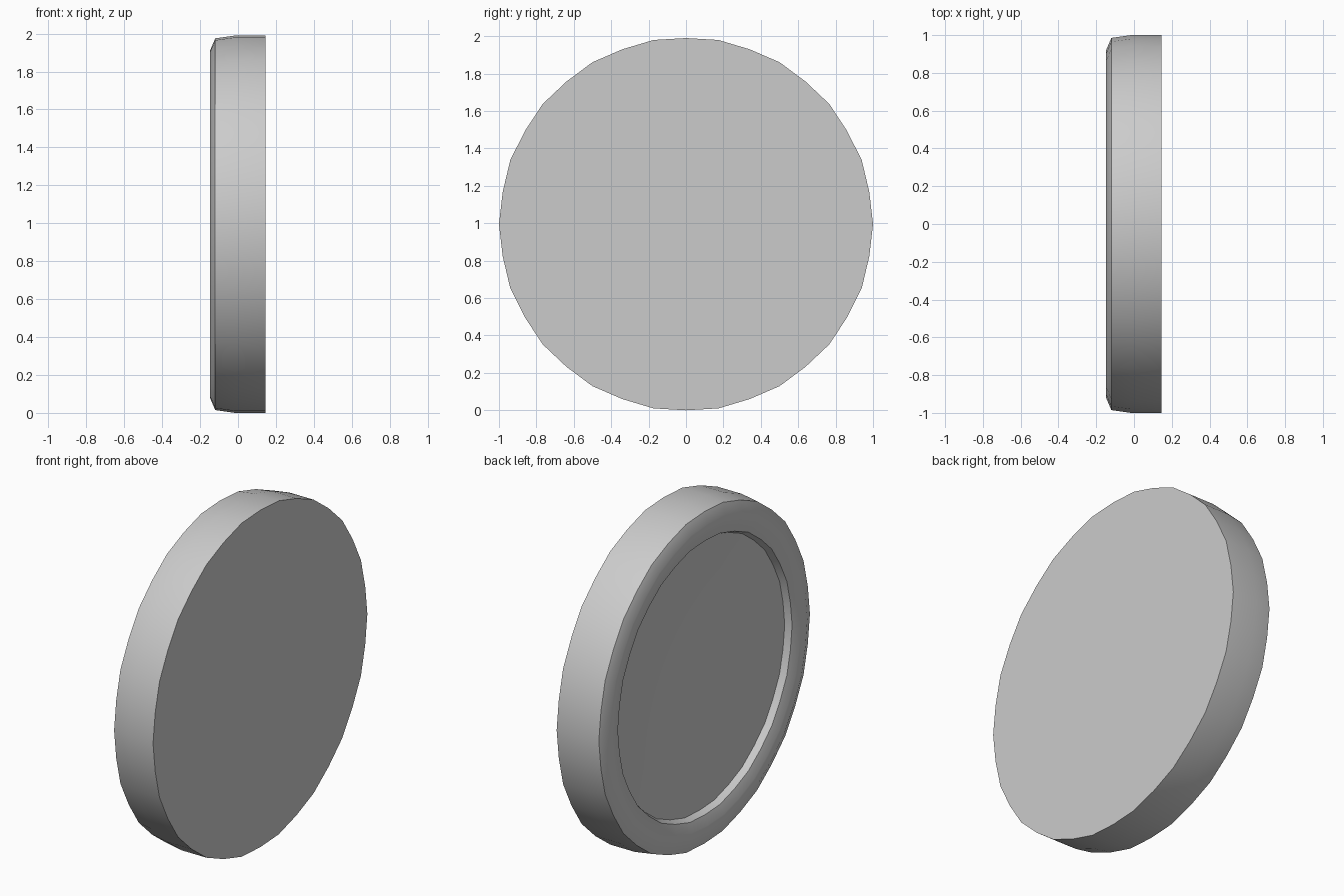
import bpy, bmesh
from math import sin, cos, radians, tau

if "Cube" in bpy.data.objects:
    bpy.data.objects.remove(bpy.data.objects["Cube"])

SIDES = 36
MID = 0.995          # every second corner lies slightly inside the circle

# Profile (x, radius): flat face, side, rounded rim, recess wall, dished floor
profile = [(0.145, 1.0), (-0.015, 1.0), (-0.12, 0.985), (-0.147, 0.922),
           (-0.143, 0.87), (-0.124, 0.813), (-0.087, 0.797), (-0.064, 0.6),
           (-0.047, 0.4), (-0.037, 0.2)]

# Lathe the profile around the x axis
bm = bmesh.new()


def ring(x, r):
    verts = []
    for i in range(SIDES):
        k = r * (MID if i % 2 else 1)
        a = tau * i / SIDES
        verts.append(bm.verts.new((x, k * cos(a), MID + k * sin(a))))
    return verts


rings = [ring(x, r) for x, r in profile]
for a, b in zip(rings, rings[1:]):
    for i in range(SIDES):
        j = (i + 1) % SIDES
        bm.faces.new((a[i], a[j], b[j], b[i]))

# Flat outer face and centre of the recess floor
bm.faces.new(rings[0])
centre = bm.verts.new((-0.034, 0, MID))
for i in range(SIDES):
    bm.faces.new((rings[-1][i], rings[-1][(i + 1) % SIDES], centre))
bmesh.ops.recalc_face_normals(bm, faces=bm.faces)

mesh = bpy.data.meshes.new("recessed_disc")
bm.to_mesh(mesh)
bm.free()
disc = bpy.data.objects.new("recessed_disc", mesh)
bpy.context.collection.objects.link(disc)

# Smooth sides with crisp rim edges
bpy.context.view_layer.objects.active = disc
disc.select_set(True)
bpy.ops.object.shade_smooth_by_angle(angle=radians(30))
